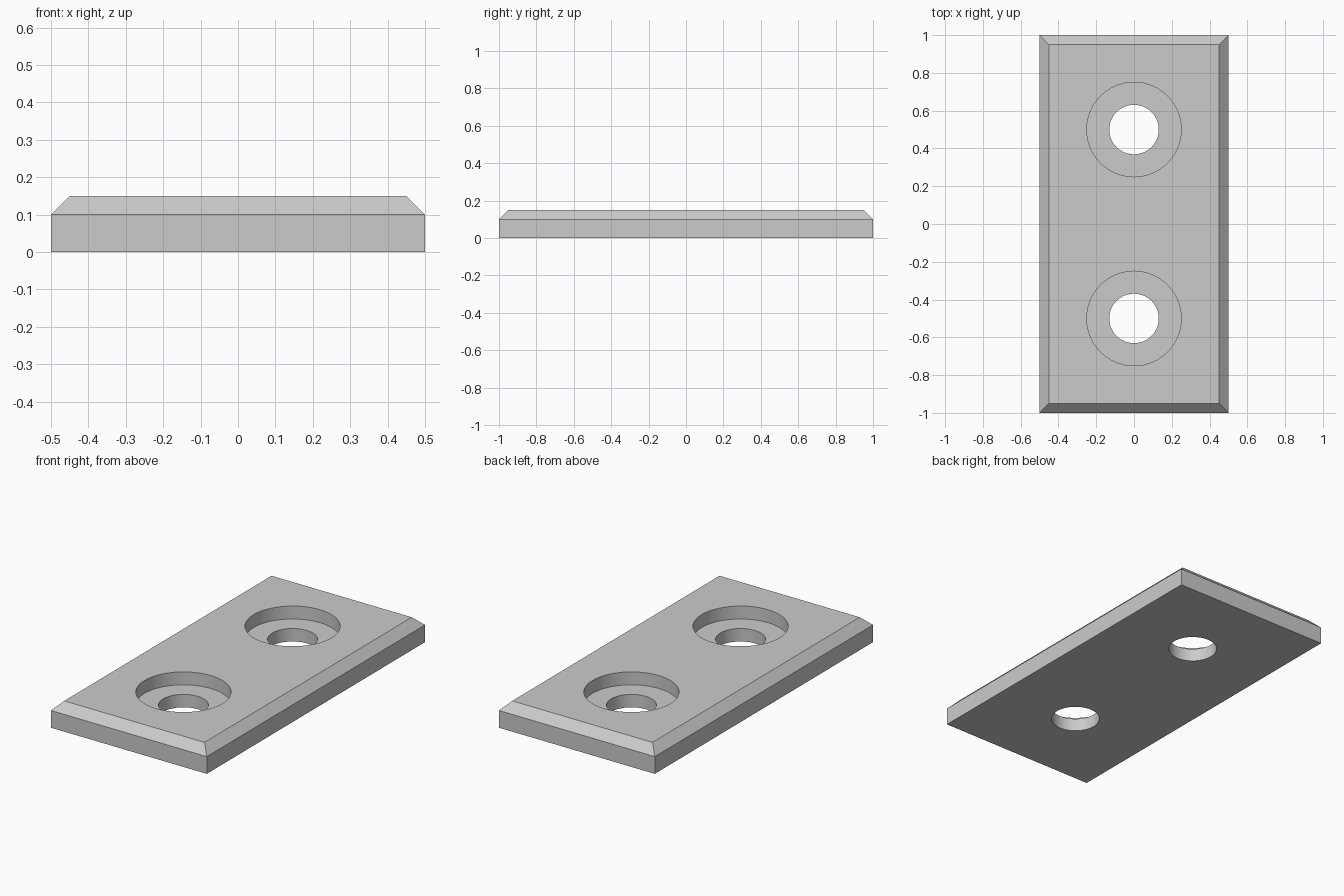
import bpy
import bmesh
from mathutils import Matrix

if "Cube" in bpy.data.objects:
    bpy.data.objects.remove(bpy.data.objects["Cube"], do_unlink=True)

WIDTH, LENGTH, HEIGHT, CHAMFER = 1.0, 2.0, 0.15, 0.05
HOLE_RADIUS, BORE_RADIUS, BORE_FLOOR = 0.131, 0.25, 0.075
HOLE_Y = 0.5

# Plain grey finish
grey = bpy.data.materials.new("grey")
grey.use_nodes = True
colour = (0.6, 0.6, 0.6, 1.0)
grey.diffuse_color = colour
grey.node_tree.nodes["Principled BSDF"].inputs["Base Color"].default_value = colour


def add_object(name, bm):
    mesh = bpy.data.meshes.new(name)
    bm.to_mesh(mesh)
    bm.free()
    mesh.materials.append(grey)
    obj = bpy.data.objects.new(name, mesh)
    bpy.context.collection.objects.link(obj)
    return obj


def add_cylinder(bm, radius, bottom, top, y):
    bmesh.ops.create_cone(
        bm, cap_ends=True, segments=96, radius1=radius, radius2=radius,
        depth=top - bottom,
        matrix=Matrix.Translation((0, y, (bottom + top) / 2)))


# Plate with a chamfered top rim
bm = bmesh.new()
bmesh.ops.create_cube(
    bm, size=1,
    matrix=Matrix.Translation((0, 0, HEIGHT / 2)) @ Matrix.Diagonal((WIDTH, LENGTH, HEIGHT, 1)))
rim = [e for e in bm.edges if all(v.co.z > HEIGHT / 2 for v in e.verts)]
bmesh.ops.bevel(bm, geom=rim, offset=CHAMFER, segments=1, affect='EDGES')
plate = add_object("mounting_plate", bm)

# Counterbores first, then the narrower through holes
for name, radius, bottom in (("counterbore_cutter", BORE_RADIUS, BORE_FLOOR),
                             ("through_hole_cutter", HOLE_RADIUS, -0.1)):
    bm = bmesh.new()
    for y in (-HOLE_Y, HOLE_Y):
        add_cylinder(bm, radius, bottom, HEIGHT + 0.1, y)
    cutter = add_object(name, bm)
    cut = plate.modifiers.new(name, 'BOOLEAN')
    cut.operation = 'DIFFERENCE'
    cut.solver = 'EXACT'
    cut.object = cutter
    bpy.context.view_layer.objects.active = plate
    bpy.ops.object.modifier_apply(modifier=cut.name)
    bpy.data.objects.remove(cutter, do_unlink=True)

# Smooth hole walls, crisp edges
bpy.ops.object.select_all(action='DESELECT')
plate.select_set(True)
bpy.context.view_layer.objects.active = plate
bpy.ops.object.shade_smooth_by_angle(angle=0.5)
